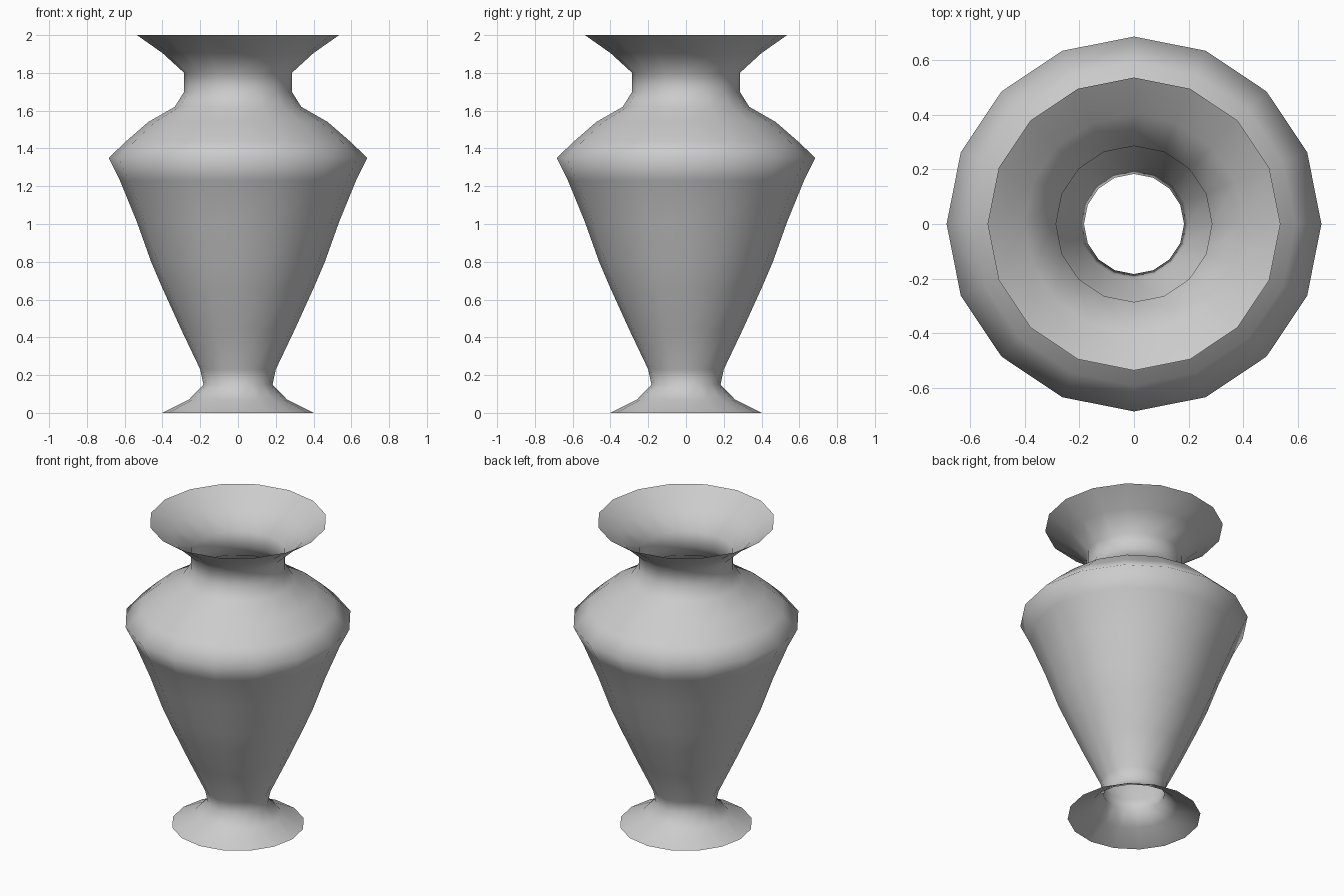
import bpy
import bmesh
from math import tau
from mathutils import Matrix, Vector

SIDES = 16

cube = bpy.data.objects.get("Cube")
if cube:
    bpy.data.objects.remove(cube, do_unlink=True)

# Plain grey clay
clay = bpy.data.materials.new("grey clay")
clay.use_nodes = True
colour = (0.6, 0.6, 0.6, 1)
clay.diffuse_color = colour
clay.node_tree.nodes["Principled BSDF"].inputs["Base Color"].default_value = colour

# Thin open wall as (radius, height): foot, body, shoulder, neck, flared rim
profile = [
    (0.40, 0), (0.26, 0.07), (0.183, 0.15), (0.20, 0.23),
    (0.30, 0.44), (0.40, 0.66), (0.46, 0.80), (0.535, 1.01),
    (0.625, 1.23), (0.685, 1.35), (0.59, 1.44), (0.475, 1.54),
    (0.335, 1.62), (0.285, 1.70), (0.285, 1.80), (0.40, 1.905), (0.535, 2.0),
]

# Turn the profile around the upright axis
bm = bmesh.new()
rings = []
for radius, height in profile:
    start = Vector((radius, 0, height))
    rings.append([bm.verts.new(Matrix.Rotation(tau * i / SIDES, 3, "Z") @ start)
                  for i in range(SIDES)])
for low, high in zip(rings, rings[1:]):
    for i in range(SIDES):
        j = (i + 1) % SIDES
        face = bm.faces.new((low[i], low[j], high[j], high[i]))
        face.smooth = True

mesh = bpy.data.meshes.new("vase")
bm.to_mesh(mesh)
bm.free()
mesh.materials.append(clay)
vase = bpy.data.objects.new("vase", mesh)
bpy.context.collection.objects.link(vase)
